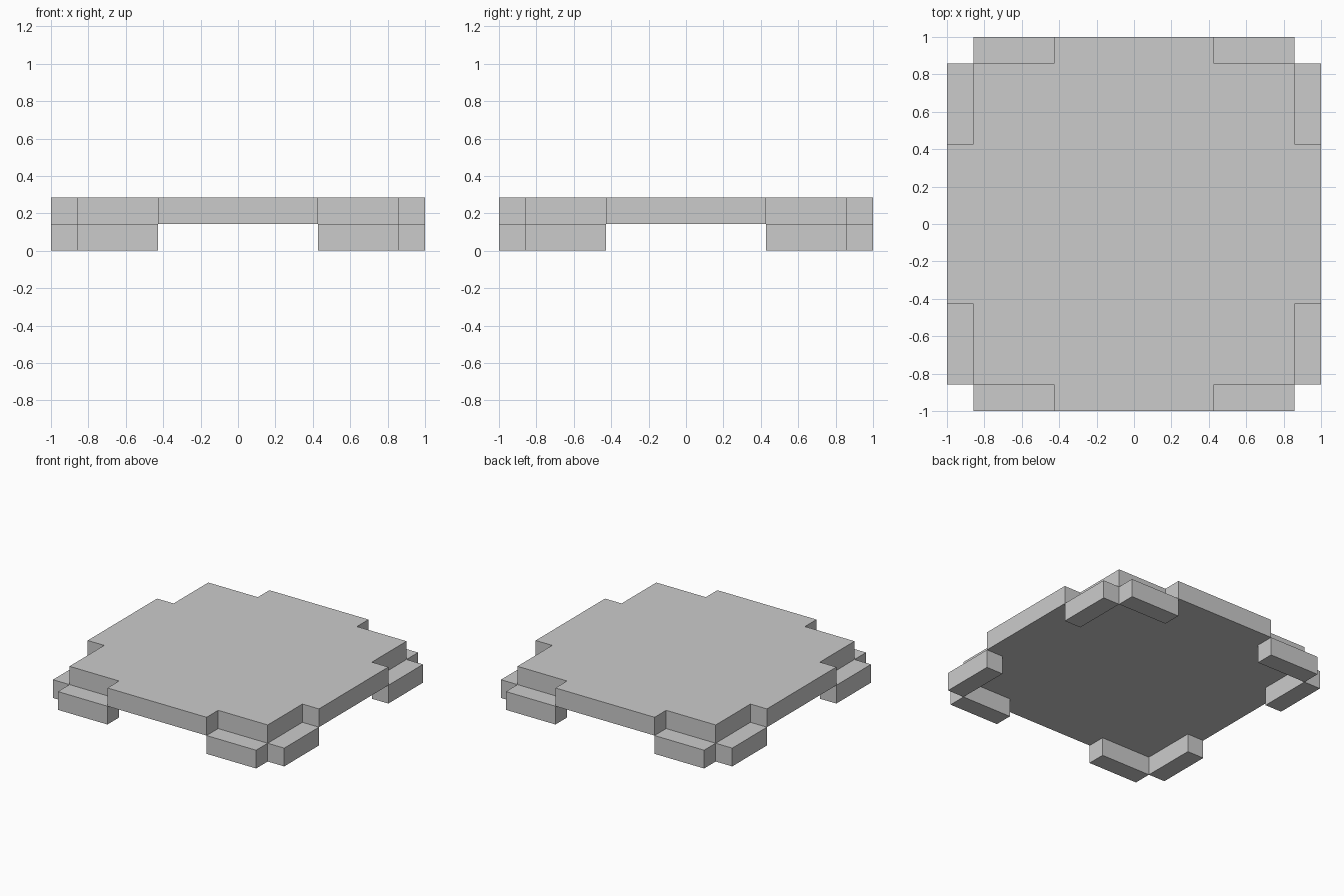
import bpy, bmesh
from mathutils import Matrix
from math import pi

if "Cube" in bpy.data.objects:
    bpy.data.objects.remove(bpy.data.objects["Cube"])

U = 1 / 7                       # module size: the model is 14 modules wide
ARM, BODY, EDGE = 3 * U, 6 * U, 7 * U


def finish(bm, name):
    bmesh.ops.recalc_face_normals(bm, faces=bm.faces)
    mesh = bpy.data.meshes.new(name)
    bm.to_mesh(mesh)
    bm.free()
    obj = bpy.data.objects.new(name, mesh)
    bpy.context.collection.objects.link(obj)
    return obj


# Top plate: square body with a shallow tab on every side
side = [(BODY, -BODY), (BODY, -ARM), (EDGE, -ARM), (EDGE, ARM), (BODY, ARM)]
outline = []
for _ in range(4):
    outline += side
    side = [(-y, x) for x, y in side]

bm = bmesh.new()
face = bm.faces.new([bm.verts.new((x, y, U)) for x, y in outline])
top = bmesh.ops.extrude_face_region(bm, geom=[face])["geom"]
bmesh.ops.translate(bm, vec=(0, 0, U),
                    verts=[v for v in top if isinstance(v, bmesh.types.BMVert)])
finish(bm, "top_plate")


# Feet: a pair of bars outside each corner, on the lower layer
def foot(name, x, y, sx, sy):
    bm = bmesh.new()
    bmesh.ops.create_cube(bm, size=1, matrix=Matrix.Translation((x, y, U / 2))
                          @ Matrix.Diagonal((sx, sy, U, 1)))
    finish(bm, name)


for fb, my in (("front", -1), ("back", 1)):
    for lr, mx in (("left", -1), ("right", 1)):
        mid, out = (ARM + BODY) / 2, (BODY + EDGE) / 2
        foot(f"{fb}_{lr}_foot_x", mx * mid, my * out, BODY - ARM, U)
        foot(f"{fb}_{lr}_foot_y", mx * out, my * mid, U, BODY - ARM)
